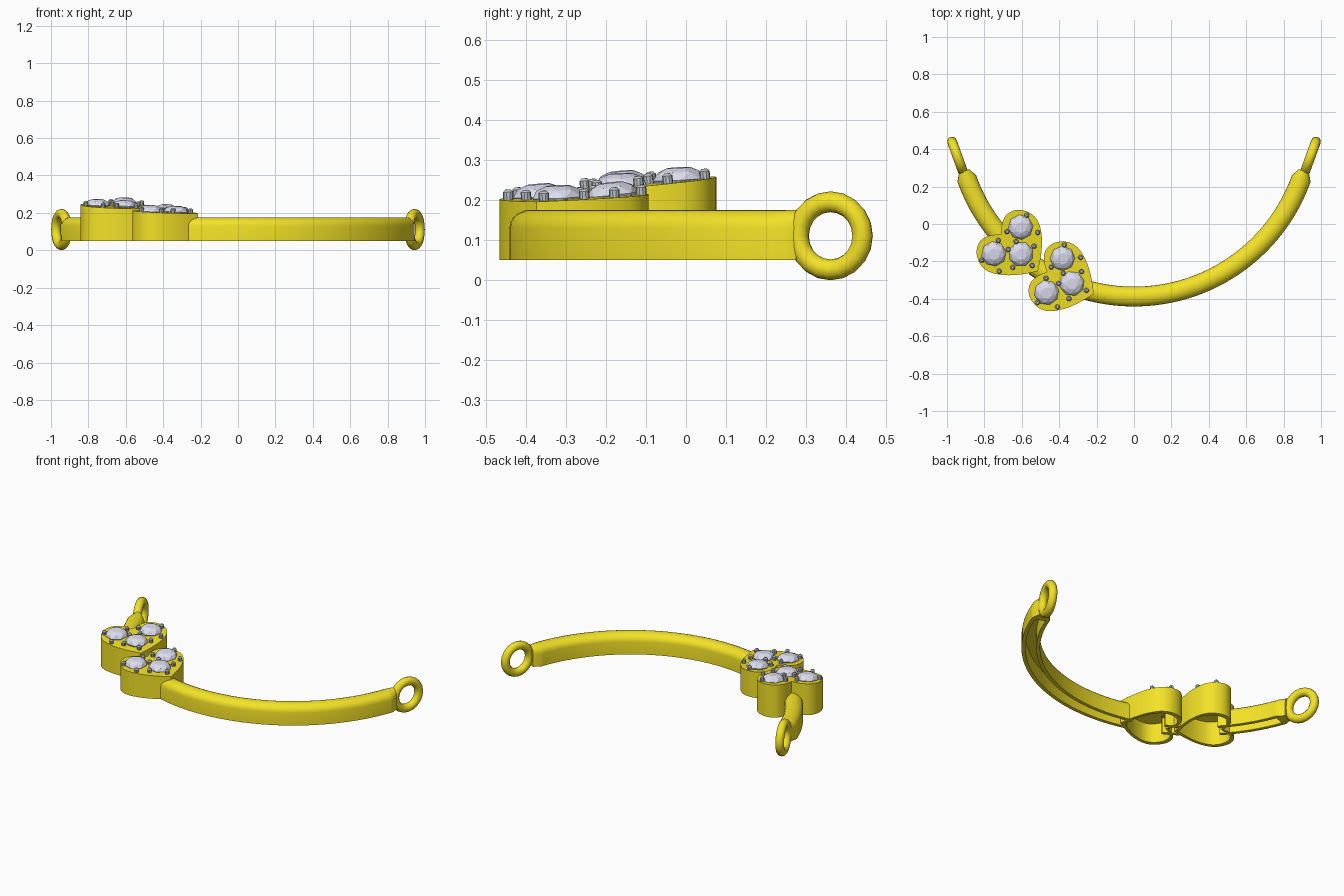
import bpy, bmesh, random
from math import sin, cos, pi, radians, degrees
from mathutils import Vector, Matrix

if "Cube" in bpy.data.objects:
    bpy.data.objects.remove(bpy.data.objects["Cube"])

random.seed(4)
R, CY = 0.949, 0.561          # radius and centre of the curved bar


def material(name, col):
    m = bpy.data.materials.new(name)
    m.diffuse_color = (*col, 1)
    m.use_nodes = True
    m.node_tree.nodes["Principled BSDF"].inputs["Base Color"].default_value = m.diffuse_color
    return m


GOLD = material("gold", (0.9, 0.76, 0.02))
STONE = material("stone", (0.72, 0.72, 0.86))
PRONG = material("prong_metal", (0.52, 0.55, 0.58))


def finish(bm, name, mat, smooth=True):
    bmesh.ops.recalc_face_normals(bm, faces=bm.faces)
    me = bpy.data.meshes.new(name)
    bm.to_mesh(me)
    bm.free()
    ob = bpy.data.objects.new(name, me)
    bpy.context.collection.objects.link(ob)
    me.materials.append(mat)
    if smooth:
        bpy.ops.object.select_all(action='DESELECT')
        ob.select_set(True)
        bpy.context.view_layer.objects.active = ob
        bpy.ops.object.shade_smooth_by_angle(angle=radians(35))
    return ob


def bridge(bm, a, b):
    n = len(a)
    for i in range(n):
        bm.faces.new((a[i], a[(i + 1) % n], b[(i + 1) % n], b[i]))


# Bar: U-shaped channel with a domed top, swept along the arc
def section(deg, width=1.0, roof=0.145):
    t = radians(deg)
    w, wi = 0.053 * width, 0.031 * width
    pts = [(wi, 0.05), (w, 0.05)]
    pts += [(w * cos(a), 0.13 + 0.046 * sin(a)) for a in (pi * i / 10 for i in range(11))]
    pts += [(-w, 0.05), (-wi, 0.05), (-wi, roof), (wi, roof)]
    return [Vector(((R + d) * sin(t), CY - (R + d) * cos(t), z)) for d, z in pts]


def bar(name, start, end, cap_start=False, cap_end=False):
    steps = max(3, int((end - start) / 2.5))
    secs = [section(start + (end - start) * i / steps) for i in range(steps + 1)]
    if cap_end:               # solid tapered end that meets the ring
        secs += [section(end + 0.02, 1, 0.051), section(end + 1, 1, 0.051),
                 section(end + 3.6, 0.55, 0.051)]
    if cap_start:
        secs = [section(start - 3.6, 0.55, 0.051), section(start - 1, 1, 0.051),
                section(start - 0.02, 1, 0.051)] + secs
    bm = bmesh.new()
    rings = [[bm.verts.new(p) for p in s] for s in secs]
    for a, b in zip(rings, rings[1:]):
        bridge(bm, a, b)
    bm.faces.new(rings[0])
    bm.faces.new(rings[-1])
    finish(bm, name, GOLD)


bar("bar_left", -69.4, -47.4, cap_start=True)
bar("bar_link", -34.2, -28.2)
bar("bar_right", -15.8, 69.4, cap_end=True)

# Chain rings at both ends
for side, name in ((1, "ring_right"), (-1, "ring_left")):
    bpy.ops.mesh.primitive_torus_add(major_segments=20, minor_segments=12,
                                     major_radius=0.085, minor_radius=0.026,
                                     location=(side * 0.944, 0.361, 0.111),
                                     rotation=(pi / 2, 0, side * radians(70)))
    ob = bpy.context.object
    ob.name = name
    ob.data.materials.append(GOLD)
    bpy.ops.object.shade_smooth_by_angle(angle=radians(40))

# Heart outline: half profile (u towards tip, v sideways), smoothed and mirrored
HALF = [(-0.045, 0), (-0.083, 0.045), (-0.1, 0.1), (-0.075, 0.157), (-0.015, 0.191),
        (0.05, 0.187), (0.12, 0.142), (0.18, 0.077), (0.233, 0)]


def heart_outline(sub=4):
    p = [Vector(q) for q in HALF]
    p = [2 * p[0] - p[1]] + p + [2 * p[-1] - p[-2]]
    half = []
    for i in range(1, len(p) - 2):
        a, b, c, d = p[i - 1:i + 3]
        for k in range(sub):
            t = k / sub
            half.append(0.5 * (2 * b + (c - a) * t + (2 * a - 5 * b + 4 * c - d) * t * t
                               + (3 * b - a - 3 * c + d) * t ** 3))
    half.append(p[-2])
    return half + [Vector((q.x, -q.y)) for q in half[-2:0:-1]]


def gem(bm, mat):
    # faceted round stone: table, crown, girdle, pavilion point
    n, rings = 8, []
    for r, z, off in ((0.03, 0.033, 0), (0.054, 0.023, 0.5), (0.067, 0.004, 0), (0.062, -0.004, 0)):
        rings.append([bm.verts.new(mat @ Vector((r * cos(2 * pi * (i + off) / n),
                                                 r * sin(2 * pi * (i + off) / n), z)))
                      for i in range(n)])
    bm.faces.new(rings[0])
    a, b, c, d = rings
    for i in range(n):
        j = (i + 1) % n
        bm.faces.new((a[i], b[i], a[j]))
        bm.faces.new((b[i], b[j], a[j]))
        bm.faces.new((b[i], c[j], b[j]))
        bm.faces.new((b[i], c[i], c[j]))
    bridge(bm, c, d)
    tip = bm.verts.new(mat @ Vector((0, 0, -0.035)))
    for i in range(n):
        bm.faces.new((d[i], d[(i + 1) % n], tip))


PRONGS = [(-0.022, 0.17), (-0.035, 0.033), (0.085, 0.146), (0.037, 0.03), (0.122, 0.08)]
PRONGS += [(u, -v) for u, v in PRONGS] + [(0.188, 0)]


def heart(name, cx, cy, cz, ang, sx, sy):
    ca, sa = cos(radians(ang)), sin(radians(ang))

    def place(u, v):
        return cx + u * ca - v * sa, cy + u * sa + v * ca

    def top(x, y):            # tilted top plane
        return cz + sx * (x - cx) + sy * (y - cy)

    # Hollow heart cup, open underneath
    out = heart_outline()
    inn = [Vector((0.06 + (q.x - 0.06) * 0.87, q.y * 0.87)) for q in out]
    bm = bmesh.new()

    def ring(pts, height):
        res = []
        for q in pts:
            x, y = place(q.x, q.y)
            res.append(bm.verts.new((x, y, height(x, y))))
        return res
    loops = [ring(out, top), ring(out, lambda x, y: 0.05), ring(inn, lambda x, y: 0.05),
             ring(inn, lambda x, y: top(x, y) - 0.035)]
    for a, b in zip(loops, loops[1:]):
        bridge(bm, a, b)
    bm.faces.new(loops[0])
    bm.faces.new(loops[-1])
    bmesh.ops.triangulate(bm, faces=[f for f in bm.faces if len(f.verts) > 4])
    finish(bm, name + "_cup", GOLD)

    # Three stones
    tilt = Vector((0, 0, 1)).rotation_difference(Vector((-sx, -sy, 1))).to_matrix().to_4x4()
    bm = bmesh.new()
    for u, v in ((0, 0.101), (0, -0.101), (0.103, 0)):
        x, y = place(u, v)
        wobble = Matrix.Rotation(random.uniform(-0.08, 0.08), 4, 'X')
        spin = Matrix.Rotation(random.uniform(0, 1), 4, 'Z')
        gem(bm, Matrix.Translation((x, y, top(x, y))) @ tilt @ wobble @ spin)
    finish(bm, name + "_stones", STONE, smooth=False)

    # Prongs with rounded tops
    bm = bmesh.new()
    for u, v in PRONGS:
        x, y = place(u, v)
        base = Matrix.Translation((x, y, top(x, y))) @ tilt
        bmesh.ops.create_cone(bm, cap_ends=True, segments=10, radius1=0.013, radius2=0.013,
                              depth=0.03, matrix=base @ Matrix.Translation((0, 0, 0.004)))
        bmesh.ops.create_cone(bm, cap_ends=True, segments=10, radius1=0.013, radius2=0.007,
                              depth=0.006, matrix=base @ Matrix.Translation((0, 0, 0.022)))
    finish(bm, name + "_prongs", PRONG)


heart("left_heart", -0.678, -0.088, 0.244, -45, -0.04, 0.10)
heart("right_heart", -0.425, -0.275, 0.209, -25, -0.043, 0.041)
